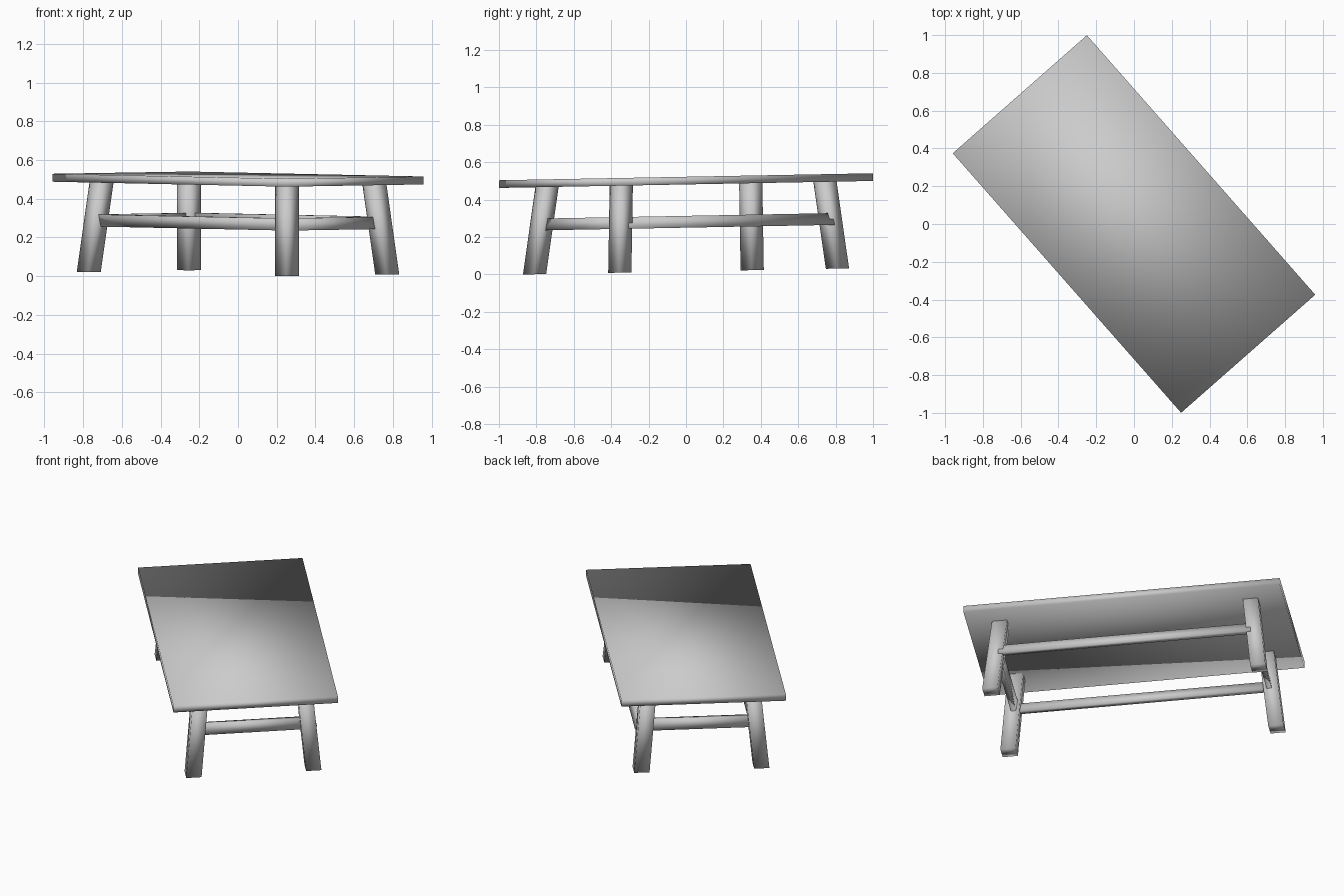
import bpy
import bmesh
import math
from mathutils import Matrix, Vector

cube = bpy.data.objects.get("Cube")
if cube:
    bpy.data.objects.remove(cube, do_unlink=True)

# Single plain colour
grey = bpy.data.materials.new("plain_grey")
grey.use_nodes = True
colour = (0.6, 0.6, 0.6, 1.0)
grey.diffuse_color = colour
grey.node_tree.nodes["Principled BSDF"].inputs["Base Color"].default_value = colour

# The table stands turned about z, with a slight slope rising towards the back
slope = Matrix.Identity(4)
slope[2][1] = 0.0187
placement = Matrix.Translation((0, 0, 0.016)) @ slope @ Matrix.Rotation(math.radians(-48.65), 4, 'Z')


def slanted_box(name, bottom, top, length, width):
    """Box whose bottom and top faces are centred on the two given points."""
    bm = bmesh.new()
    bmesh.ops.create_cube(bm, size=1)
    for v in bm.verts:
        centre = Vector(top if v.co.z > 0 else bottom)
        v.co = placement @ (centre + Vector((v.co.x * length, v.co.y * width, 0)))
    for f in bm.faces:
        f.smooth = True
    mesh = bpy.data.meshes.new(name)
    bm.to_mesh(mesh)
    bm.free()
    mesh.materials.append(grey)
    obj = bpy.data.objects.new(name, mesh)
    bpy.context.collection.objects.link(obj)
    return obj


# Table top
slanted_box("table_top", (0, 0, 0.465), (0, 0, 0.506), 1.83, 0.946)

# Splayed legs
for end, sx in (("front", 1), ("back", -1)):
    for side, sy in (("left", 1), ("right", -1)):
        slanted_box(f"{end}_{side}_leg", (0.775 * sx, 0.345 * sy, 0),
                    (0.725 * sx, 0.30 * sy, 0.47), 0.088, 0.088)

# Stretcher rails between the legs
low, high = 0.234, 0.297
for side, y in (("left", 0.346), ("right", -0.316)):
    slanted_box(f"{side}_long_rail", (0, y + 0.011, low), (0, y - 0.011, high), 1.46, 0.035)
for end, sx in (("front", 1), ("back", -1)):
    slanted_box(f"{end}_short_rail", (0.74 * sx, 0, low), (0.73 * sx, 0, high), 0.03, 0.60)
